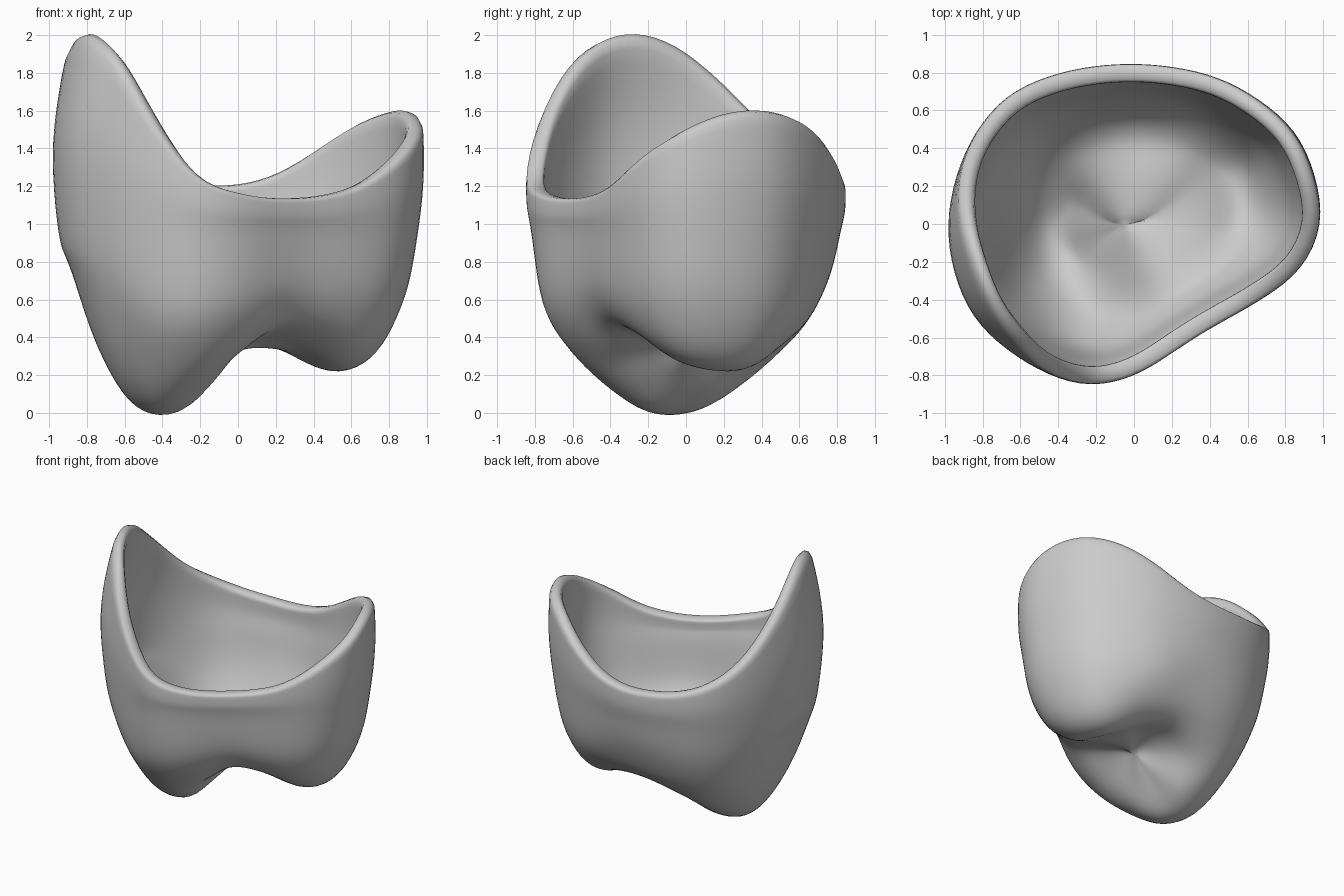
import bpy, bmesh, math

if "Cube" in bpy.data.objects:
    bpy.data.objects.remove(bpy.data.objects["Cube"])

SEGS, STEPS, WALL = 48, 3, 0.095

# Plan outline radius and rim height, every 15 degrees from +x
OUTLINE = [0.985, 0.99, 0.98, 0.93, 0.89, 0.855, 0.845, 0.86, 0.90, 0.95, 0.965, 0.975,
           0.985, 0.985, 0.98, 0.945, 0.915, 0.88, 0.80, 0.715, 0.68, 0.704, 0.785, 0.91]
RIM = [1.51, 1.60, 1.60, 1.53, 1.40, 1.27, 1.21, 1.21, 1.24, 1.32, 1.47, 1.71,
       1.92, 2.02, 2.00, 1.86, 1.56, 1.26, 1.17, 1.14, 1.14, 1.16, 1.22, 1.37]
# Underside heights at fractions of the radius, every 30 degrees
FLOOR = {
    0.30: [.34, .33, .37, .36, .28, .10, .03, .03, .15, .32, .40, .39],
    0.55: [.25, .22, .33, .36, .28, .13, .03, .05, .16, .32, .44, .40],
    0.75: [.34, .30, .42, .47, .42, .33, .33, .31, .32, .42, .51, .46],
    0.90: [.62, .58, .62, .72, .68, .65, .76, .68, .56, .62, .68, .64],
}
CENTRE_Z = 0.36


def spline(p0, p1, p2, p3, t):
    return 0.5 * (2 * p1 + (p2 - p0) * t + (2 * p0 - 5 * p1 + 4 * p2 - p3) * t * t
                  + (3 * p1 - p0 - 3 * p2 + p3) * t ** 3)


def around(values, turn):
    n = len(values)
    f = turn * n
    i = int(f)
    return spline(*[values[(i + k) % n] for k in (-1, 0, 1, 2)], f - i)


def profile(turn):
    """Smooth (radius, height) section from the centre out to the rim."""
    big, top = around(OUTLINE, turn), around(RIM, turn)

    def lean(z):
        return 0.10 * max(0, (z - 1.45) / 0.55) ** 2

    nodes = [(0, CENTRE_Z)] + [(big * f, around(v, turn)) for f, v in FLOOR.items()]
    mid = (0.95 + top) / 2
    nodes += [(big * 0.968, 0.95), (big - lean(mid), mid), (big - lean(top), top)]
    pts = []
    for i in range(len(nodes) - 1):
        q = [nodes[max(0, min(len(nodes) - 1, i + k))] for k in (-1, 0, 1, 2)]
        for s in range(1, STEPS + 1):
            pts.append([spline(*[p[a] for p in q], s / STEPS) for a in (0, 1)])
    return pts


# Outer skin: rings of quads closed by a fan at the centre of the underside
bm = bmesh.new()
centre = bm.verts.new((0, 0, CENTRE_Z))
columns = []
for j in range(SEGS):
    a = 2 * math.pi * j / SEGS
    columns.append([bm.verts.new((r * math.cos(a), r * math.sin(a), z))
                    for r, z in profile(j / SEGS)])
for j in range(SEGS):
    c, d = columns[j], columns[(j + 1) % SEGS]
    bm.faces.new((centre, d[0], c[0]))
    for i in range(len(c) - 1):
        bm.faces.new((c[i], d[i], d[i + 1], c[i + 1]))

# Soften the pinch in the underside
low = [v for v in bm.verts if v.co.z < 0.6 and v.co.xy.length < 0.25]
for _ in range(4):
    bmesh.ops.smooth_vert(bm, verts=low, factor=0.5, use_axis_z=True)

mesh = bpy.data.meshes.new("hollow_shell")
bm.to_mesh(mesh)
bm.free()
shell = bpy.data.objects.new("hollow_shell", mesh)
bpy.context.collection.objects.link(shell)
for p in mesh.polygons:
    p.use_smooth = True

# Wall thickness inward, then a rounded rim
solid = shell.modifiers.new("wall", 'SOLIDIFY')
solid.thickness, solid.offset = WALL, -1
sub = shell.modifiers.new("round", 'SUBSURF')
sub.levels = sub.render_levels = 1
